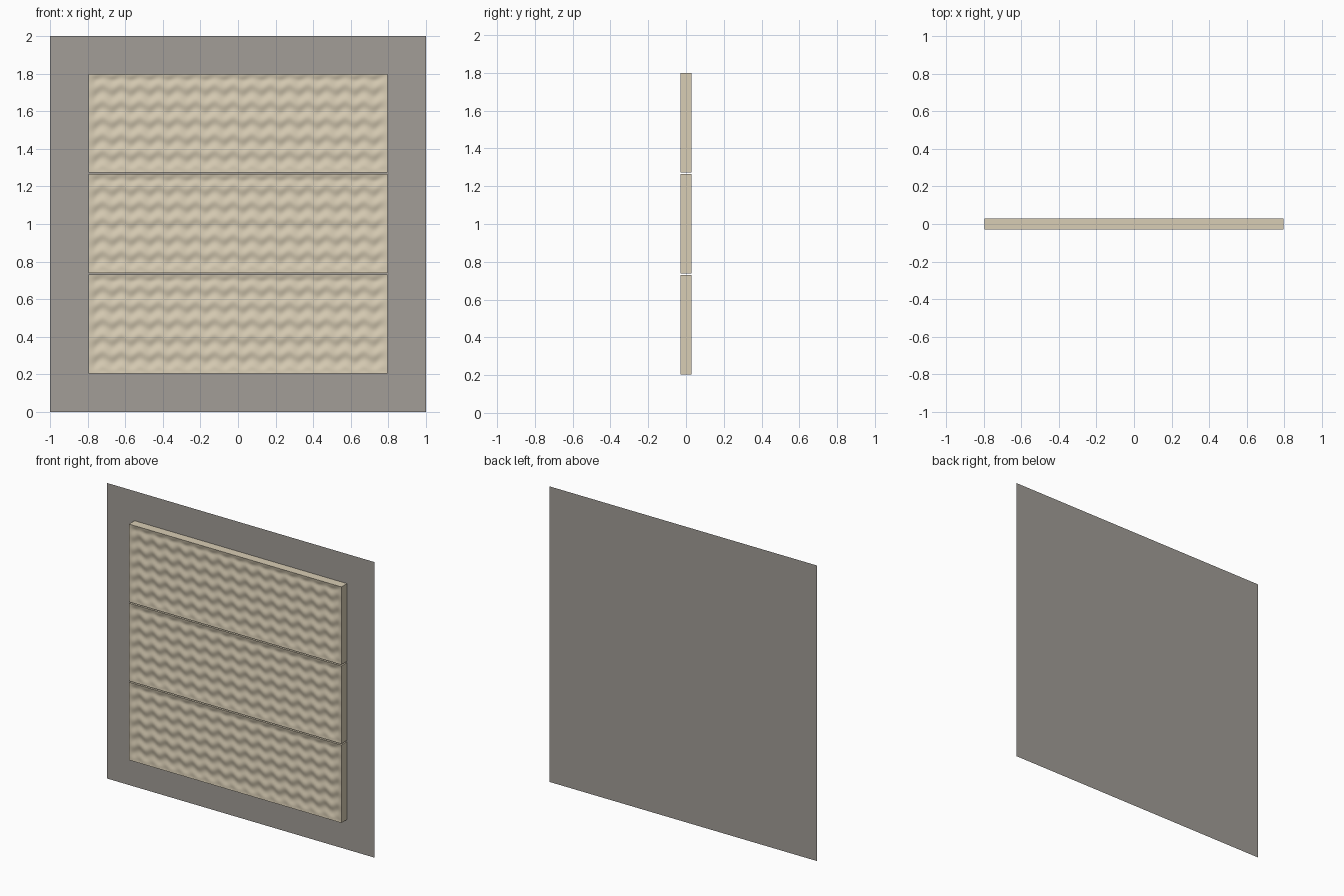
import bpy, bmesh, math

if "Cube" in bpy.data.objects:
    bpy.data.objects.remove(bpy.data.objects["Cube"])


def material(name, rgb):
    m = bpy.data.materials.new(name)
    m.diffuse_color = (*rgb, 1)
    m.use_nodes = True
    m.node_tree.nodes["Principled BSDF"].inputs["Base Color"].default_value = m.diffuse_color
    return m


BEIGE = material("warm_beige", (0.69, 0.61, 0.46))
GREY = material("warm_grey", (0.36, 0.34, 0.31))


def add_object(name, bm, mat):
    mesh = bpy.data.meshes.new(name)
    bm.to_mesh(mesh)
    bm.free()
    obj = bpy.data.objects.new(name, mesh)
    bpy.context.collection.objects.link(obj)
    mesh.materials.append(mat)
    bpy.context.view_layer.objects.active = obj
    obj.select_set(True)
    bpy.ops.object.shade_smooth_by_angle(angle=math.radians(40))
    obj.select_set(False)
    return obj


# Thin wall sheet behind the panels
bm = bmesh.new()
bm.faces.new([bm.verts.new(p) for p in
              ((-1, 0.03, 0), (1, 0.03, 0), (1, 0.03, 2), (-1, 0.03, 2))])
add_object("wall_sheet", bm, GREY)

# Three stacked panels with a rippled front
HALF_W, HEIGHT, STEP = 0.795, 0.527, 0.535
NX, NZ, AMP = 128, 60, 0.005


def panel(name, z0):
    bm = bmesh.new()
    rows = []
    for j in range(NZ + 1):
        v = j / NZ
        row = []
        for i in range(NX + 1):
            u = i / NX
            wave = math.sin(12 * math.pi * v + 0.9 * math.sin(32 * math.pi * u))
            wave = 0.75 * wave + 0.25 * math.cos(32 * math.pi * u)
            # ripples fade out at the panel border
            edge = min(1, 40 * min(u, 1 - u), 16 * min(v, 1 - v))
            y = -0.03 + AMP * (1 - wave) * edge
            row.append(bm.verts.new((HALF_W * (2 * u - 1), y, z0 + HEIGHT * v)))
        rows.append(row)
    for a, b in zip(rows, rows[1:]):
        for i in range(NX):
            bm.faces.new((a[i], a[i + 1], b[i + 1], b[i]))
    # sides and back
    border = [e for e in bm.edges if e.is_boundary]
    new = bmesh.ops.extrude_edge_only(bm, edges=border)["geom"]
    for vert in new:
        if isinstance(vert, bmesh.types.BMVert):
            vert.co.y = 0.029
    bmesh.ops.holes_fill(bm, edges=[e for e in bm.edges if e.is_boundary], sides=0)
    bmesh.ops.recalc_face_normals(bm, faces=bm.faces)
    add_object(name, bm, BEIGE)


for k, label in enumerate(("lower", "middle", "upper")):
    panel(label + "_panel", 0.203 + k * STEP)
